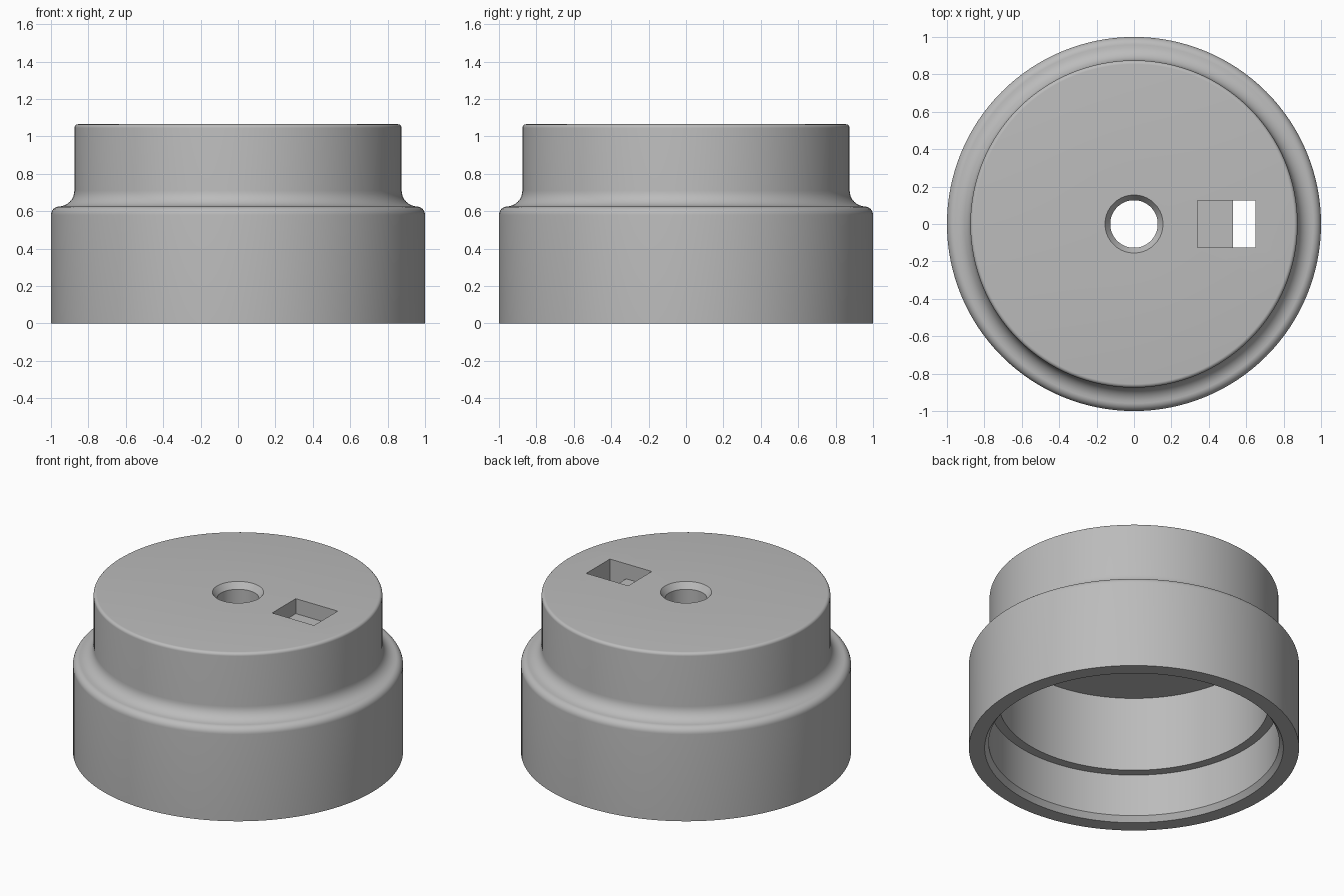
import bpy, bmesh, math
from mathutils import Vector, Matrix

SEGMENTS = 128
cube = bpy.data.objects.get("Cube")
if cube:
    bpy.data.objects.remove(cube, do_unlink=True)

grey = bpy.data.materials.new("plain grey")
grey.use_nodes = True
COLOUR = (0.5, 0.5, 0.5, 1)
grey.diffuse_color = COLOUR
grey.node_tree.nodes["Principled BSDF"].inputs["Base Color"].default_value = COLOUR


def add_object(name, bm):
    bmesh.ops.recalc_face_normals(bm, faces=bm.faces)
    mesh = bpy.data.meshes.new(name)
    bm.to_mesh(mesh)
    bm.free()
    mesh.materials.append(grey)
    obj = bpy.data.objects.new(name, mesh)
    bpy.context.collection.objects.link(obj)
    return obj


def arc(cx, cz, r, start, end, steps=8):
    angles = [math.radians(start + (end - start) * i / steps) for i in range(steps + 1)]
    return [(cx + r * math.cos(a), cz + r * math.sin(a)) for a in angles]


def lathe(name, profile):
    """Revolve a closed (radius, height) outline around z."""
    bm = bmesh.new()
    rings = []
    for i in range(SEGMENTS):
        a = math.tau * i / SEGMENTS
        rings.append([bm.verts.new((r * math.cos(a), r * math.sin(a), z)) for r, z in profile])
    n = len(profile)
    for i in range(SEGMENTS):
        here, after = rings[i], rings[(i + 1) % SEGMENTS]
        for j in range(n):
            k = (j + 1) % n
            bm.faces.new((here[j], after[j], after[k], here[k]))
    return add_object(name, bm)


def cut_box(target, low, high):
    """Subtract an axis-aligned box from the target."""
    low, high = Vector(low), Vector(high)
    bm = bmesh.new()
    matrix = Matrix.Translation((low + high) / 2) @ Matrix.Diagonal((*(high - low), 1))
    bmesh.ops.create_cube(bm, size=1, matrix=matrix)
    cutter = add_object("slot_cutter", bm)
    cutter.hide_render = True
    mod = target.modifiers.new("slot", 'BOOLEAN')
    mod.operation = 'DIFFERENCE'
    mod.solver = 'EXACT'
    mod.object = cutter
    bpy.context.view_layer.objects.active = target
    bpy.ops.object.modifier_apply(modifier=mod.name)
    bpy.data.objects.remove(cutter, do_unlink=True)


# Stepped cap: outer wall, shoulder, neck, bored top and stepped hollow
profile = [(0.905, 0), (1, 0)]
profile += arc(0.955, 0.58, 0.045, 0, 90)                 # rounded shoulder
profile += arc(0.96, 0.71, 0.085, 270, 180)               # fillet into the neck
profile += arc(0.855, 1.045, 0.02, 0, 90, 6)              # rounded top rim
profile += [(0.155, 1.065), (0.127, 1.025), (0.127, 0.82)]  # chamfered centre hole
profile += [(0.82, 0.82), (0.82, 0.318), (0.88, 0.318), (0.88, 0.035)]  # hollow
cap = lathe("stepped_cap", profile)

# Rectangular slot: shallow ledge plus a through opening
cut_box(cap, (0.34, -0.125, 0.965), (0.65, 0.125, 1.2))
cut_box(cap, (0.53, -0.125, 0.7), (0.65, 0.125, 1.2))

bpy.ops.object.select_all(action='DESELECT')
cap.select_set(True)
bpy.context.view_layer.objects.active = cap
bpy.ops.object.shade_smooth_by_angle(angle=math.radians(30))
